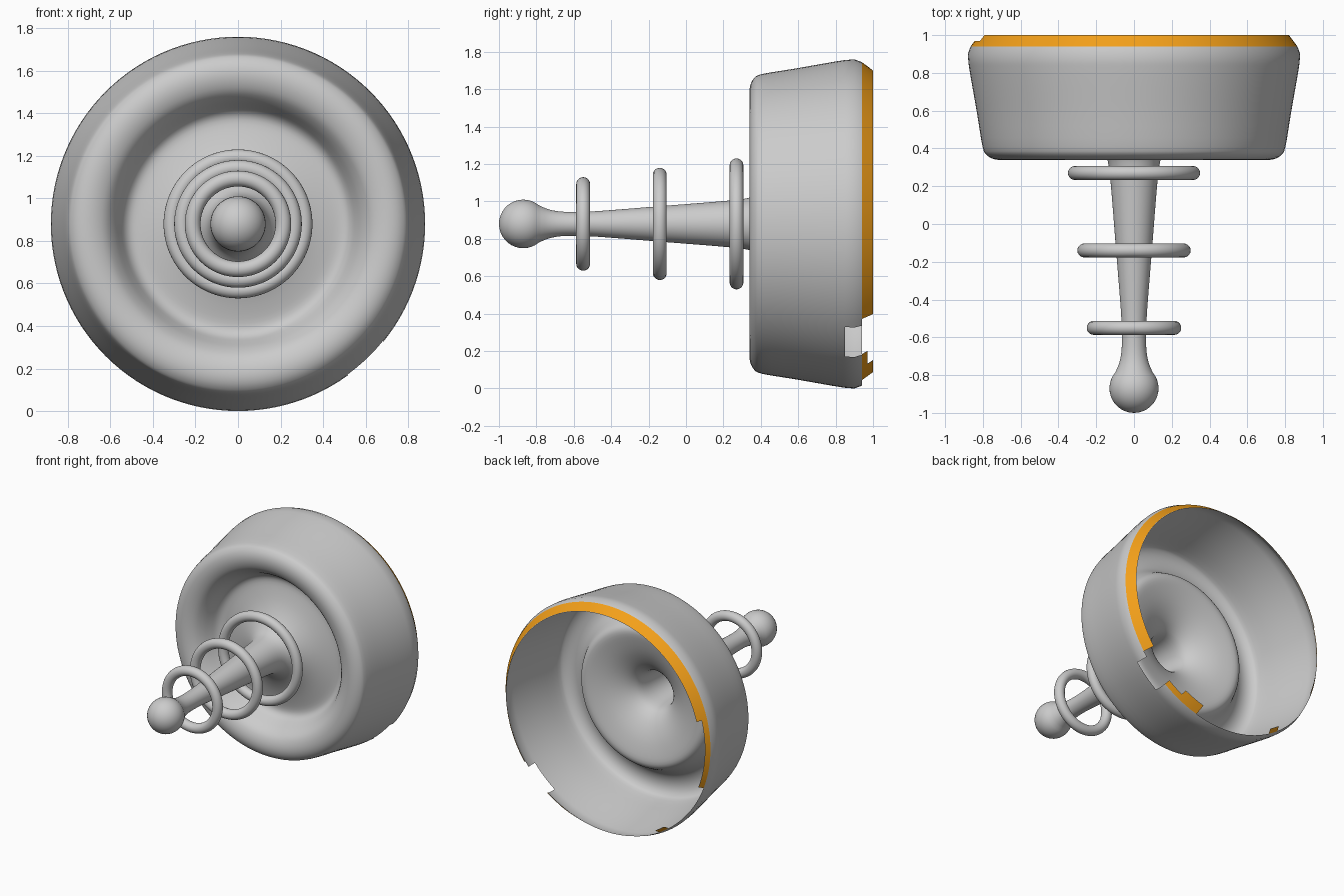
import bpy, bmesh, math

if "Cube" in bpy.data.objects:
    bpy.data.objects.remove(bpy.data.objects["Cube"])

CZ = 0.88          # height of the common axis
SEG = 120          # steps round the axis (3 degrees each)


def spline(pts, n=3):
    """Smooth curve through (radius, y) points."""
    out = []
    for i in range(len(pts) - 1):
        p0, p1 = pts[max(i - 1, 0)], pts[i]
        p2, p3 = pts[i + 1], pts[min(i + 2, len(pts) - 1)]
        for k in range(n):
            t = k / n
            out.append(tuple(0.5 * (2 * b + (c - a) * t + (2 * a - 5 * b + 4 * c - d) * t * t
                                    + (3 * b - a - 3 * c + d) * t ** 3)
                             for a, b, c, d in zip(p0, p1, p2, p3)))
    return out + [pts[-1]]


def spin(bm, profile, skip=lambda a, y: False, start=0, end=360):
    """Revolve a (radius, y) profile about the y axis between two angles."""
    steps = round((end - start) * SEG / 360)
    rings = []
    for i in range(steps + 1):
        a = math.radians(start + i * 360 / SEG)
        rings.append([bm.verts.new((r * math.cos(a), y, CZ + r * math.sin(a))) for r, y in profile])
    for i in range(steps):
        mid = start + (i + 0.5) * 360 / SEG
        for j in range(len(profile) - 1):
            if not skip(mid, (profile[j][1] + profile[j + 1][1]) / 2):
                bm.faces.new((rings[i][j], rings[i][j + 1], rings[i + 1][j + 1], rings[i + 1][j]))


def finish(bm, name, mat=None):
    bmesh.ops.remove_doubles(bm, verts=bm.verts, dist=0.0001)
    loose = [v for v in bm.verts if not v.link_faces]
    bmesh.ops.delete(bm, geom=loose, context='VERTS')
    bmesh.ops.recalc_face_normals(bm, faces=bm.faces)
    me = bpy.data.meshes.new(name)
    bm.to_mesh(me)
    bm.free()
    ob = bpy.data.objects.new(name, me)
    bpy.context.collection.objects.link(ob)
    if mat:
        me.materials.append(mat)
    bpy.ops.object.select_all(action='DESELECT')
    ob.select_set(True)
    bpy.context.view_layer.objects.active = ob
    bpy.ops.object.shade_smooth_by_angle(angle=math.radians(40))
    return ob


# Bell: ball tip, tapering stem, flared dish, rounded rim and outer wall
tip = [(0.13 * math.sin(t), -0.87 - 0.13 * math.cos(t))
       for t in (math.radians(d) for d in range(0, 131, 10))]
body = spline([tip[-1], (0.078, -0.735), (0.066, -0.67), (0.064, -0.58), (0.07, -0.45),
               (0.098, -0.1), (0.122, 0.2), (0.138, 0.33), (0.17, 0.39), (0.23, 0.44),
               (0.32, 0.485), (0.42, 0.515), (0.49, 0.525), (0.53, 0.505), (0.557, 0.46),
               (0.585, 0.41), (0.625, 0.365), (0.68, 0.342), (0.735, 0.342), (0.78, 0.365),
               (0.802, 0.41), (0.83, 0.58), (0.865, 0.78), (0.876, 0.85)])
lip = [(0.88, 0.9), (0.865, 0.94)]
bm = bmesh.new()
spin(bm, tip[:-1] + body + lip, skip=lambda a, y: 307 < a < 322 and y > 0.85)
finish(bm, "bell")

# Back edge band: broken into full and half width pieces; liner follows it inside
pieces = [(-36, 165, 1.0), (165, 201, 0.97), (234, 240, 0.97), (285, 297, 1.0), (297, 306, 0.97)]
orange = bpy.data.materials.new("edge_orange")
orange.diffuse_color = (0.9, 0.35, 0.01, 1)
orange.use_nodes = True
orange.node_tree.nodes["Principled BSDF"].inputs["Base Color"].default_value = orange.diffuse_color
for name, inset, mat in (("edge_band", 0.0, orange), ("edge_liner", 0.004, None)):
    bm = bmesh.new()
    for start, end, depth in pieces:
        edge = [(0.865, 0.94), (0.843, 0.97), (0.82, 1.0)]
        spin(bm, [(r - inset, y) for r, y in edge if y <= depth], start=start, end=end)
    finish(bm, name, mat)

# Three floating rings round the stem
for i, (outer, y) in enumerate([(0.25, -0.55), (0.30, -0.14), (0.35, 0.27)]):
    minor = 0.037
    section = [(outer - minor + minor * math.cos(t), y + minor * math.sin(t))
               for t in (k * math.tau / 20 for k in range(21))]
    bm = bmesh.new()
    spin(bm, section)
    finish(bm, f"ring_{i + 1}")
